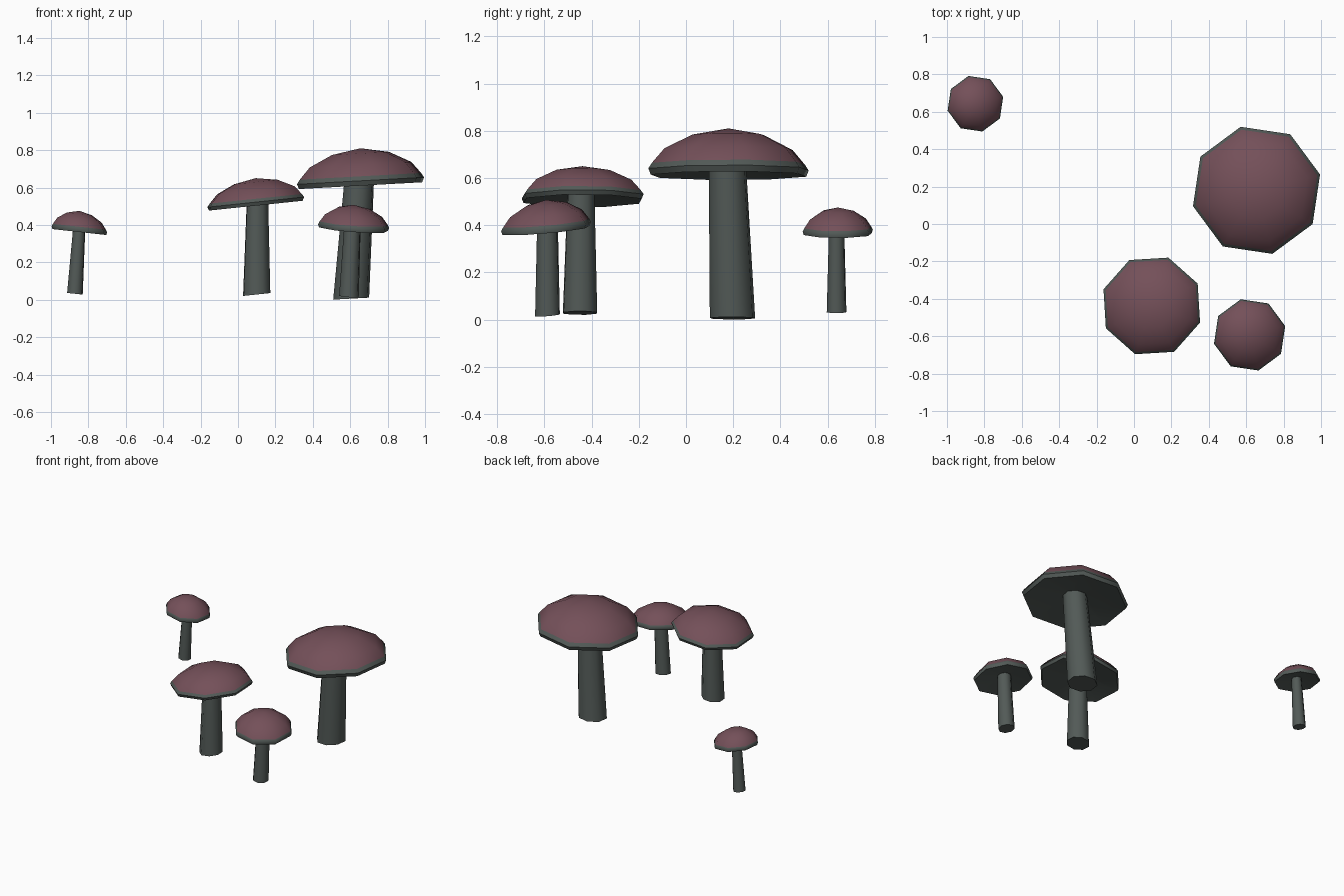
import bpy, bmesh, math
from mathutils import Vector

if "Cube" in bpy.data.objects:
    bpy.data.objects.remove(bpy.data.objects["Cube"])


def material(name, rgb):
    m = bpy.data.materials.new(name)
    m.diffuse_color = (*rgb, 1)
    m.use_nodes = True
    m.node_tree.nodes["Principled BSDF"].inputs["Base Color"].default_value = m.diffuse_color
    return m


PINK = material("dusky pink", (0.175, 0.080, 0.100))
GREY = material("dark grey green", (0.085, 0.102, 0.095))
SIDES = 8


def ring(bm, centre, radius, phase, slope):
    """Eight-sided ring of vertices, tilted by a slope in x and y."""
    out = []
    for i in range(SIDES):
        a = phase + 2 * math.pi * i / SIDES
        x, y = radius * math.cos(a), radius * math.sin(a)
        out.append(bm.verts.new(Vector(centre) + Vector((x, y, slope[0] * x + slope[1] * y))))
    return out


def bridge(bm, a, b, mat):
    for i in range(SIDES):
        j = (i + 1) % SIDES
        bm.faces.new((a[i], a[j], b[j], b[i])).material_index = mat


def finish(bm, name, mats):
    bmesh.ops.recalc_face_normals(bm, faces=bm.faces)
    mesh = bpy.data.meshes.new(name)
    bm.to_mesh(mesh)
    bm.free()
    for m in mats:
        mesh.materials.append(m)
    ob = bpy.data.objects.new(name, mesh)
    bpy.context.collection.objects.link(ob)
    bpy.ops.object.select_all(action='DESELECT')
    ob.select_set(True)
    bpy.context.view_layer.objects.active = ob
    bpy.ops.object.shade_smooth_by_angle(angle=math.radians(48))


# cap profile from the stem under the cap, out to the rim and up to the crown:
# (radius, height) as fractions of cap radius and cap height
PROFILE = [(0.2, 0.22), (0.97, 0.0), (1.0, 0.13), (0.955, 0.25),
           (0.80, 0.56), (0.45, 0.86)]
GREY_BANDS = 3


def mushroom(name, cap, radius, height, phase, slope, foot, neck, r_foot, r_neck):
    phase = math.radians(phase)
    # tapered, leaning stem
    bm = bmesh.new()
    low = ring(bm, foot, r_foot, phase, slope)
    high = ring(bm, (*neck, cap[2] + 0.3 * height), r_neck, phase, slope)
    bridge(bm, low, high, 0)
    bm.faces.new(low)
    bm.faces.new(high)
    finish(bm, name + "_stem", [GREY])

    # domed cap with grey underside and rim
    bm = bmesh.new()
    rings = [ring(bm, (cap[0], cap[1], cap[2] + h * height), r * radius, phase, slope)
             for r, h in PROFILE]
    for k in range(len(rings) - 1):
        bridge(bm, rings[k], rings[k + 1], 1 if k < GREY_BANDS else 0)
    bm.faces.new(rings[0]).material_index = 1
    tip = bm.verts.new((cap[0], cap[1], cap[2] + height))
    for i in range(SIDES):
        bm.faces.new((rings[-1][i], rings[-1][(i + 1) % SIDES], tip))
    finish(bm, name + "_cap", [PINK, GREY])


mushroom("large", (0.655, 0.18, 0.61), 0.35, 0.20, 14, (0.055, 0.0),
         (0.605, 0.197, 0.006), (0.65, 0.175), 0.099, 0.081)
mushroom("medium", (0.095, -0.438, 0.503), 0.273, 0.147, 26, (0.105, 0.0),
         (0.10, -0.449, 0.028), (0.104, -0.445), 0.077, 0.060)
mushroom("small", (0.618, -0.593, 0.378), 0.196, 0.129, 14, (-0.07, 0.09),
         (0.593, -0.587, 0.018), (0.613, -0.587), 0.054, 0.045)
mushroom("tiny", (-0.848, 0.643, 0.362), 0.153, 0.113, 14, (-0.11, 0.0),
         (-0.872, 0.638, 0.032), (-0.848, 0.638), 0.043, 0.033)
